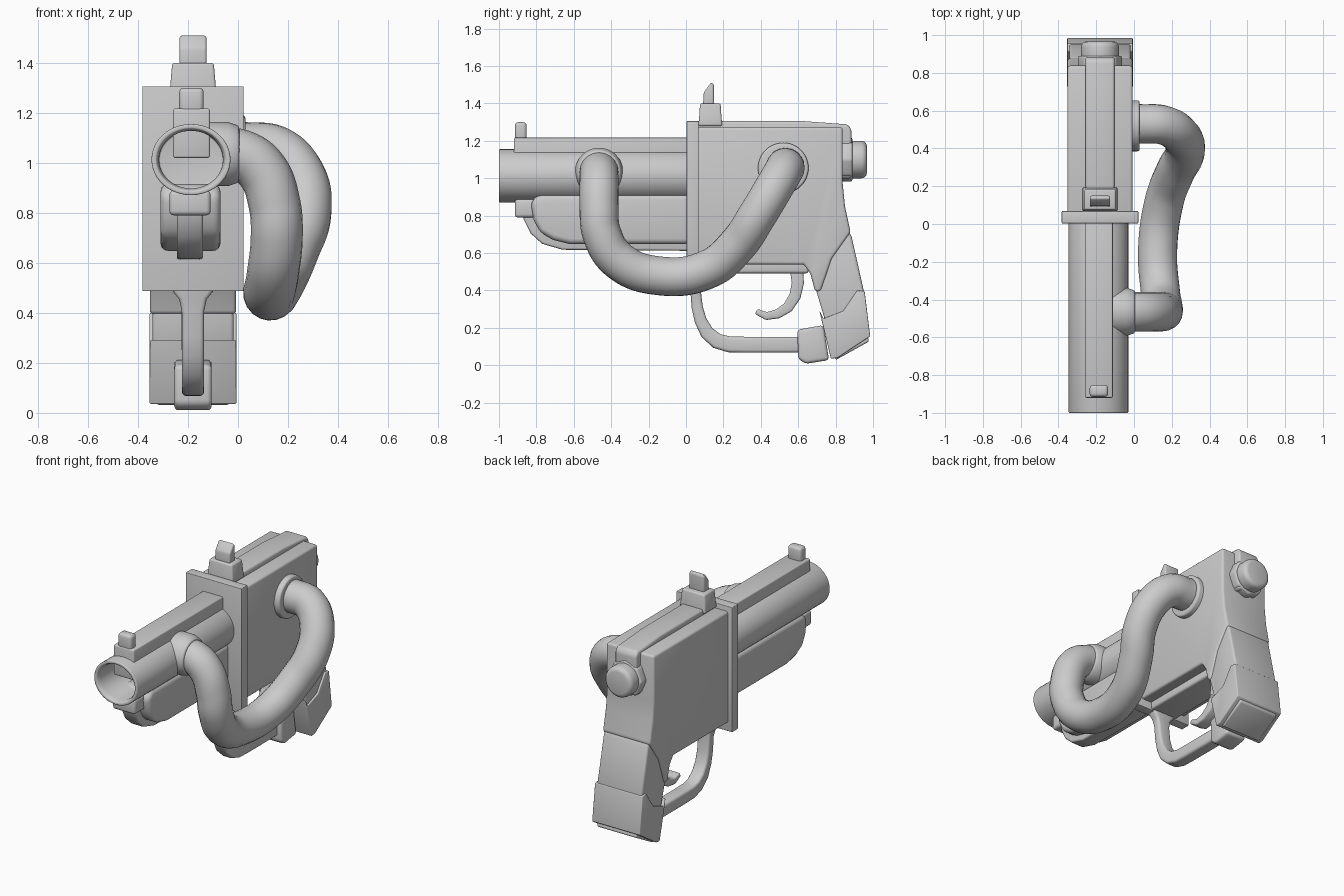
import bpy, bmesh, math
from mathutils import Vector

CX = -0.18  # centre line of the gun


def finish(name, bm, bevel=0.0, segs=3, limit=32):
    bmesh.ops.recalc_face_normals(bm, faces=bm.faces)
    if bevel:
        edges = [e for e in bm.edges if len(e.link_faces) == 2
                 and e.calc_face_angle(0) > math.radians(limit)]
        bmesh.ops.bevel(bm, geom=edges, offset=bevel, segments=segs, profile=0.5,
                        affect='EDGES', clamp_overlap=True)
    me = bpy.data.meshes.new(name)
    bm.to_mesh(me)
    bm.free()
    me.shade_smooth()
    me.set_sharp_from_angle(angle=math.radians(32))
    ob = bpy.data.objects.new(name, me)
    bpy.context.collection.objects.link(ob)
    return ob


def loft(name, rings, bevel=0.0, segs=3):
    bm = bmesh.new()
    vs = [[bm.verts.new(p) for p in r] for r in rings]
    n = len(vs[0])
    for a, b in zip(vs, vs[1:]):
        for i in range(n):
            j = (i + 1) % n
            bm.faces.new((a[i], a[j], b[j], b[i]))
    bm.faces.new(vs[0][::-1])
    bm.faces.new(vs[-1])
    return finish(name, bm, bevel, segs)


def prism(name, yz, width, bevel=0.01, segs=3, cx=CX):
    """Side profile extruded across the gun."""
    return loft(name, [[(cx + s * width / 2, y, z) for y, z in yz] for s in (-1, 1)],
                bevel, segs)


def box(name, y0, y1, z0, z1, width, bevel=0.01, cx=CX):
    return prism(name, [(y0, z0), (y1, z0), (y1, z1), (y0, z1)], width, bevel, 3, cx)


def ribbon(name, path, bevel):
    """Rectangular section swept along (y, z, width, thickness) points."""
    rings = []
    for i, (y, z, w, t) in enumerate(path):
        a, b = path[max(i - 1, 0)], path[min(i + 1, len(path) - 1)]
        d = Vector((b[0] - a[0], b[1] - a[1])).normalized()
        ny, nz = -d.y * t / 2, d.x * t / 2
        rings.append([(CX + sx * w / 2, y + s * ny, z + s * nz)
                      for sx, s in ((-1, -1), (1, -1), (1, 1), (-1, 1))])
    return loft(name, rings, bevel)


def lathe(name, axis, centre, profile, bevel=0.0, squash=1.0, n=48):
    """Profile of (radius, position) turned about the x or y axis."""
    rings = []
    for r, t in profile:
        ring = []
        for k in range(n):
            a = 2 * math.pi * k / n
            u, v = r * math.cos(a), r * squash * math.sin(a)
            p = (u, t, v) if axis == 'Y' else (t, u, v)
            ring.append(Vector(centre) + Vector(p))
        rings.append(ring)
    return loft(name, rings, bevel)


# barrel with open bore
lathe("barrel", 'Y', (-0.188, 0, 1.013),
      [(0.128, -0.6), (0.128, -0.97), (0.138, -1.0), (0.158, -1.0), (0.158, 0.03)],
      0.006, 0.9)
box("barrel_rib", -0.92, 0.02, 1.02, 1.217, 0.147, 0.008, -0.186)

# sights
box("front_sight", -0.915, -0.852, 1.19, 1.30, 0.098, 0.018, -0.186)
loft("rear_sight_base", [[(CX + sx * w, y, z) for sx, y in
     ((-1, y0), (1, y0), (1, y1), (-1, y1))]
     for w, y0, y1, z in ((0.093, 0.065, 0.195, 1.28), (0.09, 0.07, 0.19, 1.32),
                          (0.083, 0.075, 0.185, 1.40))], 0.01)
prism("rear_sight_post", [(0.09, 1.37), (0.15, 1.37), (0.15, 1.50), (0.135, 1.513),
                          (0.095, 1.46)], 0.108, 0.014)

# fore-end under the barrel
prism("fore_end", [(-0.79, 0.915), (-0.83, 0.87), (-0.815, 0.78), (-0.78, 0.71),
                   (-0.71, 0.67), (-0.62, 0.648), (0.02, 0.648), (0.02, 0.915)],
      0.24, 0.04, 4, -0.19)
prism("fore_end_keel", [(-0.88, 0.86), (-0.868, 0.78), (-0.83, 0.705), (-0.77, 0.65),
                        (-0.66, 0.618), (0.02, 0.612), (0.02, 0.86)], 0.105, 0.012, 3, -0.192)
box("fore_end_lip", -0.915, -0.78, 0.79, 0.89, 0.165, 0.018, -0.192)

# receiver
box("front_plate", 0.003, 0.068, 0.487, 1.306, 0.405, 0.004)
prism("receiver", [(0.05, 0.54), (0.63, 0.54), (0.665, 0.49), (0.69, 0.395),
                   (0.72, 0.395), (0.78, 0.57), (0.88, 0.71), (0.85, 0.85),
                   (0.838, 0.97), (0.838, 1.272), (0.05, 1.272)], 0.345, 0.018)
prism("top_rail", [(0.06, 1.22), (0.84, 1.0), (0.885, 1.0), (0.885, 1.26), (0.865, 1.288),
                   (0.62, 1.306), (0.06, 1.306)], 0.155, 0.014)
box("lower_rail", 0.06, 0.655, 0.492, 0.56, 0.2, 0.014)

# rear button
lathe("button_collar", 'Y', (CX, 0, 1.10), [(0.12, 0.82), (0.12, 0.89)], 0.012, n=8)
lathe("rear_button", 'Y', (CX, 0, 1.10), [(0.1, 0.84), (0.1, 0.967)], 0.028)

# grip and its base
prism("grip", [(0.69, 0.42), (0.74, 0.62), (0.865, 0.725), (0.885, 0.69), (0.957, 0.37),
               (0.94, 0.15), (0.77, 0.15)], 0.325, 0.014)
prism("grip_base", [(0.712, 0.295), (0.775, 0.035), (0.81, 0.04), (0.985, 0.155),
                    (0.955, 0.397), (0.915, 0.40), (0.84, 0.29), (0.735, 0.25)],
      0.347, 0.015)
prism("grip_foot", [(0.80, 0.028), (0.98, 0.128), (0.96, 0.18), (0.78, 0.08)], 0.29, 0.01)
prism("guard_socket", [(0.595, 0.19), (0.60, 0.035), (0.64, 0.008), (0.765, 0.028),
                       (0.735, 0.215)], 0.15, 0.018)

# trigger guard and trigger
ribbon("trigger_guard", [(0.045, 0.54, 0.2, 0.07), (0.045, 0.485, 0.16, 0.065),
       (0.046, 0.455, 0.11, 0.06), (0.05, 0.41, 0.09, 0.055), (0.06, 0.31, 0.088, 0.06),
       (0.078, 0.24, 0.088, 0.065), (0.112, 0.175, 0.088, 0.075), (0.165, 0.13, 0.088, 0.082),
       (0.23, 0.112, 0.088, 0.085), (0.32, 0.11, 0.088, 0.085), (0.66, 0.11, 0.088, 0.085)],
       0.016)
ribbon("trigger", [(0.59, 0.52, 0.09, 0.07), (0.598, 0.44, 0.09, 0.065),
       (0.583, 0.37, 0.09, 0.062), (0.545, 0.31, 0.09, 0.058), (0.49, 0.275, 0.09, 0.05),
       (0.43, 0.263, 0.09, 0.042), (0.375, 0.288, 0.09, 0.03)], 0.01)

# hose with collars
lathe("front_hose_collar", 'X', (0, -0.465, 1.035),
      [(0.128, -0.15), (0.128, -0.04), (0.113, 0.005)], 0.01)
lathe("rear_hose_collar", 'X', (0, 0.52, 1.055), [(0.135, -0.05), (0.135, 0.03)], 0.012)
cu = bpy.data.curves.new("hose", 'CURVE')
cu.dimensions = '3D'
cu.bevel_depth = 0.104
cu.bevel_resolution = 8
cu.resolution_u = 10
cu.use_fill_caps = True
pts = [(-0.08, -0.465, 1.035), (0.01, -0.465, 1.03), (0.095, -0.465, 0.97),
       (0.145, -0.465, 0.84), (0.155, -0.452, 0.71), (0.14, -0.36, 0.56),
       (0.125, -0.14, 0.478), (0.16, 0.12, 0.515), (0.22, 0.28, 0.65),
       (0.27, 0.38, 0.80), (0.245, 0.47, 0.95), (0.15, 0.525, 1.045),
       (0.05, 0.53, 1.058), (-0.03, 0.53, 1.058)]
sp = cu.splines.new('BEZIER')
sp.bezier_points.add(len(pts) - 1)
for bp, p in zip(sp.bezier_points, pts):
    bp.co = p
    bp.handle_left_type = bp.handle_right_type = 'AUTO'
hose = bpy.data.objects.new("hose", cu)
bpy.context.collection.objects.link(hose)
